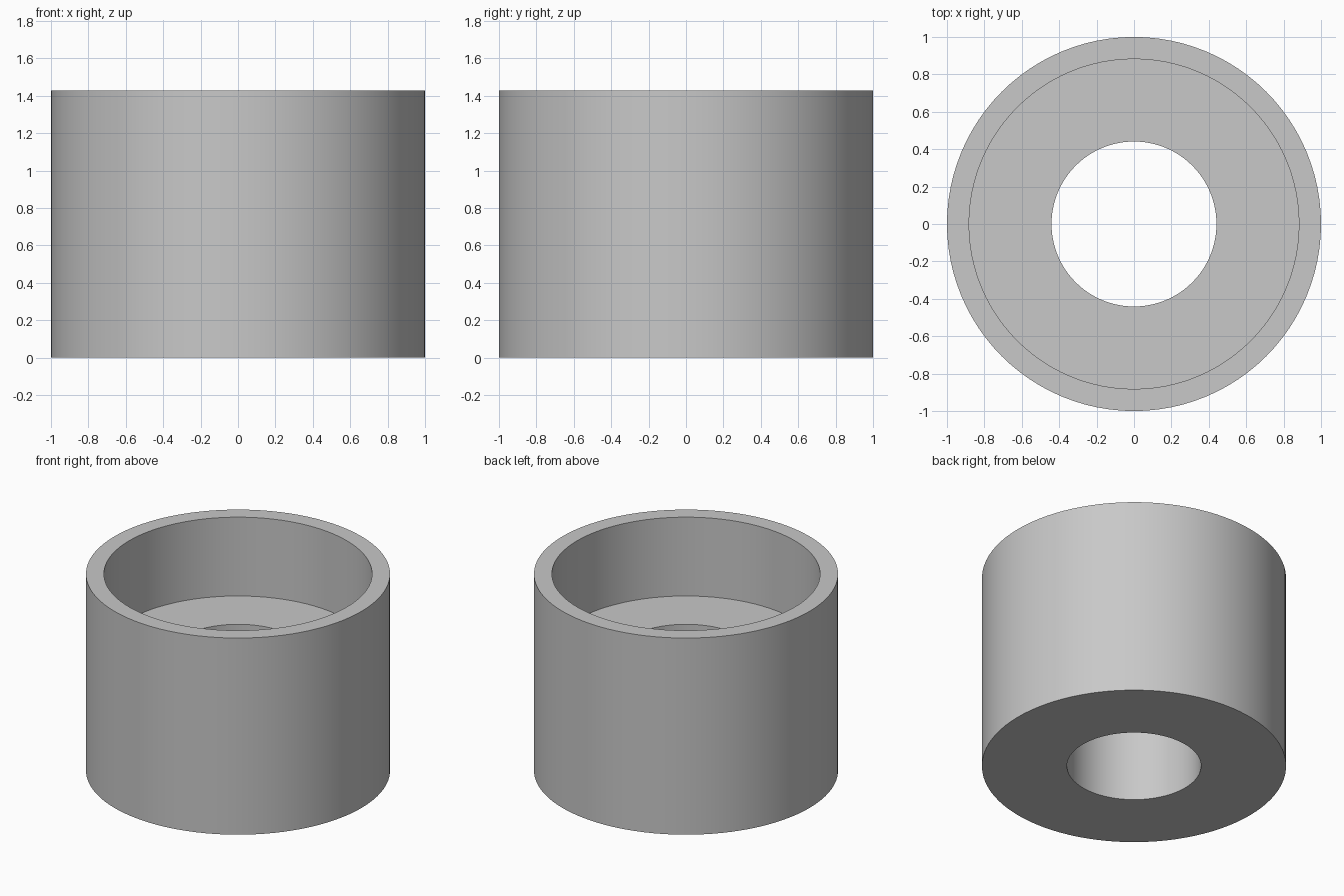
import bpy
import bmesh
import math

cube = bpy.data.objects.get("Cube")
if cube:
    bpy.data.objects.remove(cube, do_unlink=True)

SEGMENTS = 96
HEIGHT, FLOOR = 1.427, 0.855
OUTER, RECESS, BORE = 1.0, 0.882, 0.441

# Single grey material
grey = bpy.data.materials.new("plain_grey")
grey.use_nodes = True
colour = (0.58, 0.58, 0.58, 1)
grey.diffuse_color = colour
grey.node_tree.nodes["Principled BSDF"].inputs["Base Color"].default_value = colour


def lathe(name, profile, material):
    """Turn a closed (radius, height) profile around the z axis."""
    bm = bmesh.new()
    verts = [bm.verts.new((r, 0, z)) for r, z in profile]
    edges = [bm.edges.new((v, verts[i - 1])) for i, v in enumerate(verts)]
    bmesh.ops.spin(bm, geom=verts + edges, cent=(0, 0, 0), axis=(0, 0, 1),
                   angle=math.tau, steps=SEGMENTS)
    bmesh.ops.remove_doubles(bm, verts=bm.verts[:], dist=1e-4)
    bmesh.ops.recalc_face_normals(bm, faces=bm.faces[:])
    mesh = bpy.data.meshes.new(name)
    bm.to_mesh(mesh)
    bm.free()
    mesh.materials.append(material)
    obj = bpy.data.objects.new(name, mesh)
    bpy.context.collection.objects.link(obj)
    return obj


# Bushing: wide recess above, narrow bore through the thick floor
bushing = lathe("counterbored_bushing", [
    (BORE, 0), (OUTER, 0), (OUTER, HEIGHT),
    (RECESS, HEIGHT), (RECESS, FLOOR), (BORE, FLOOR),
], grey)

bpy.ops.object.select_all(action="DESELECT")
bushing.select_set(True)
bpy.context.view_layer.objects.active = bushing
bpy.ops.object.shade_smooth_by_angle(angle=math.radians(30))
